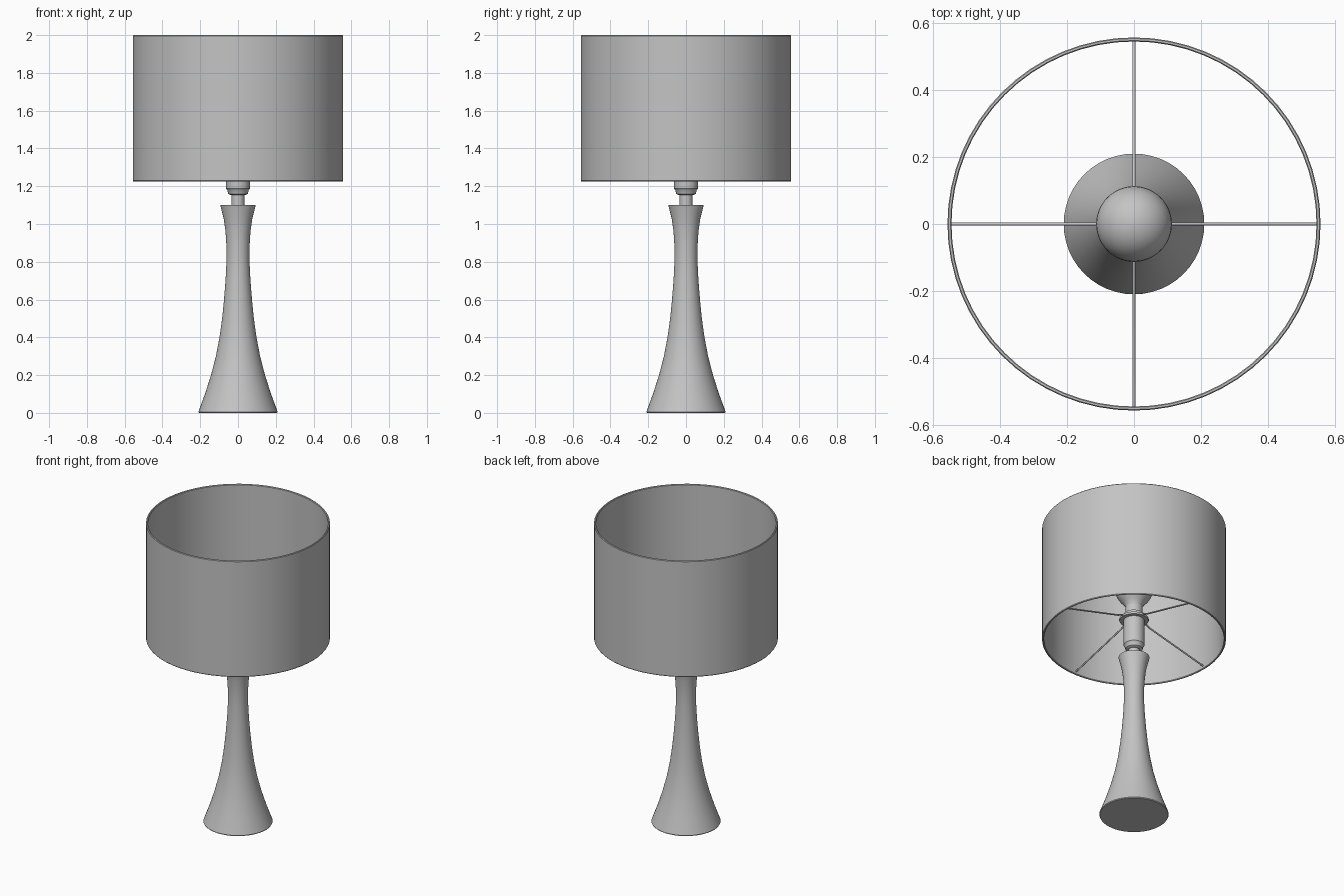
import bpy, math
from mathutils import Vector

cube = bpy.data.objects.get("Cube")
if cube:
    bpy.data.objects.remove(cube, do_unlink=True)

grey = bpy.data.materials.new("plain grey")
grey.use_nodes = True
colour = (0.55, 0.55, 0.55, 1)
grey.diffuse_color = colour
grey.node_tree.nodes["Principled BSDF"].inputs["Base Color"].default_value = colour


def finish(obj, angle=35):
    obj.data.materials.append(grey)
    bpy.ops.object.select_all(action="DESELECT")
    obj.select_set(True)
    bpy.context.view_layer.objects.active = obj
    bpy.ops.object.shade_smooth_by_angle(angle=math.radians(angle))


def lathe(name, profile, sides=48, closed=False):
    """Spin (radius, height) points, listed bottom to top on the outside."""
    verts, faces, n = [], [], len(profile)
    for s in range(sides):
        a = math.tau * s / sides
        verts += [(r * math.cos(a), r * math.sin(a), z) for r, z in profile]
    for s in range(sides):
        t = (s + 1) % sides
        for i in range(n if closed else n - 1):
            j = (i + 1) % n
            faces.append((s * n + i, t * n + i, t * n + j, s * n + j))
    if not closed:
        faces.append([s * n for s in reversed(range(sides))])
        faces.append([s * n + n - 1 for s in range(sides)])
    mesh = bpy.data.meshes.new(name)
    mesh.from_pydata(verts, [], faces)
    obj = bpy.data.objects.new(name, mesh)
    bpy.context.collection.objects.link(obj)
    finish(obj)
    return obj


# Flared body with a waist and a spreading top
lathe("lamp_body", [(0.207, 0), (0.21, 0.005), (0.175, 0.1), (0.143, 0.2), (0.117, 0.3),
                    (0.098, 0.4), (0.084, 0.5), (0.074, 0.6), (0.066, 0.7), (0.061, 0.8),
                    (0.061, 0.88), (0.066, 0.96), (0.076, 1.03), (0.094, 1.1)])

# Stem and bulb holder
lathe("stem", [(0.034, 1.09), (0.034, 1.17)], 32)
lathe("socket", [(0.04, 1.153), (0.052, 1.16), (0.057, 1.18), (0.063, 1.187),
                 (0.063, 1.4), (0.052, 1.405), (0.052, 1.45)], 32)
lathe("socket_flange", [(0.06, 1.358), (0.088, 1.358), (0.09, 1.364),
                        (0.088, 1.372), (0.06, 1.372)], 32, closed=True)

# Bulb: narrow neck swelling into a globe
centre, radius = 1.575, 0.113
globe = [(radius * math.cos(math.radians(a)), centre + radius * math.sin(math.radians(a)))
         for a in range(-40, 90, 10)]
lathe("bulb", [(0.045, 1.43), (0.05, 1.455), (0.064, 1.478)] + globe + [(0.004, centre + radius)])

# Open drum shade with softened rims
outer, inner, low, high = 0.557, 0.545, 1.225, 2.0
lathe("shade", [(outer - 0.003, low), (outer, low + 0.004), (outer, high - 0.004),
                (outer - 0.003, high), (inner + 0.003, high), (inner, high - 0.004),
                (inner, low + 0.004), (inner + 0.003, low)], 64, closed=True)

# Four bent wires carrying the shade
path = [(0.075, 1.366), (0.1, 1.364), (0.125, 1.352), (0.547, 1.245)]
for k, side in enumerate(("left", "back", "right", "front")):
    a = k * math.pi / 2
    curve = bpy.data.curves.new(side + "_shade_arm", "CURVE")
    curve.dimensions = "3D"
    curve.bevel_depth = 0.005
    curve.bevel_resolution = 2
    curve.use_fill_caps = True
    line = curve.splines.new("POLY")
    line.points.add(len(path) - 1)
    for p, (r, z) in zip(line.points, path):
        p.co = (r * math.cos(a), r * math.sin(a), z, 1)
    arm = bpy.data.objects.new(side + "_shade_arm", curve)
    bpy.context.collection.objects.link(arm)
    bpy.ops.object.select_all(action="DESELECT")
    arm.select_set(True)
    bpy.context.view_layer.objects.active = arm
    bpy.ops.object.convert(target="MESH")
    finish(bpy.context.view_layer.objects.active, 50)
